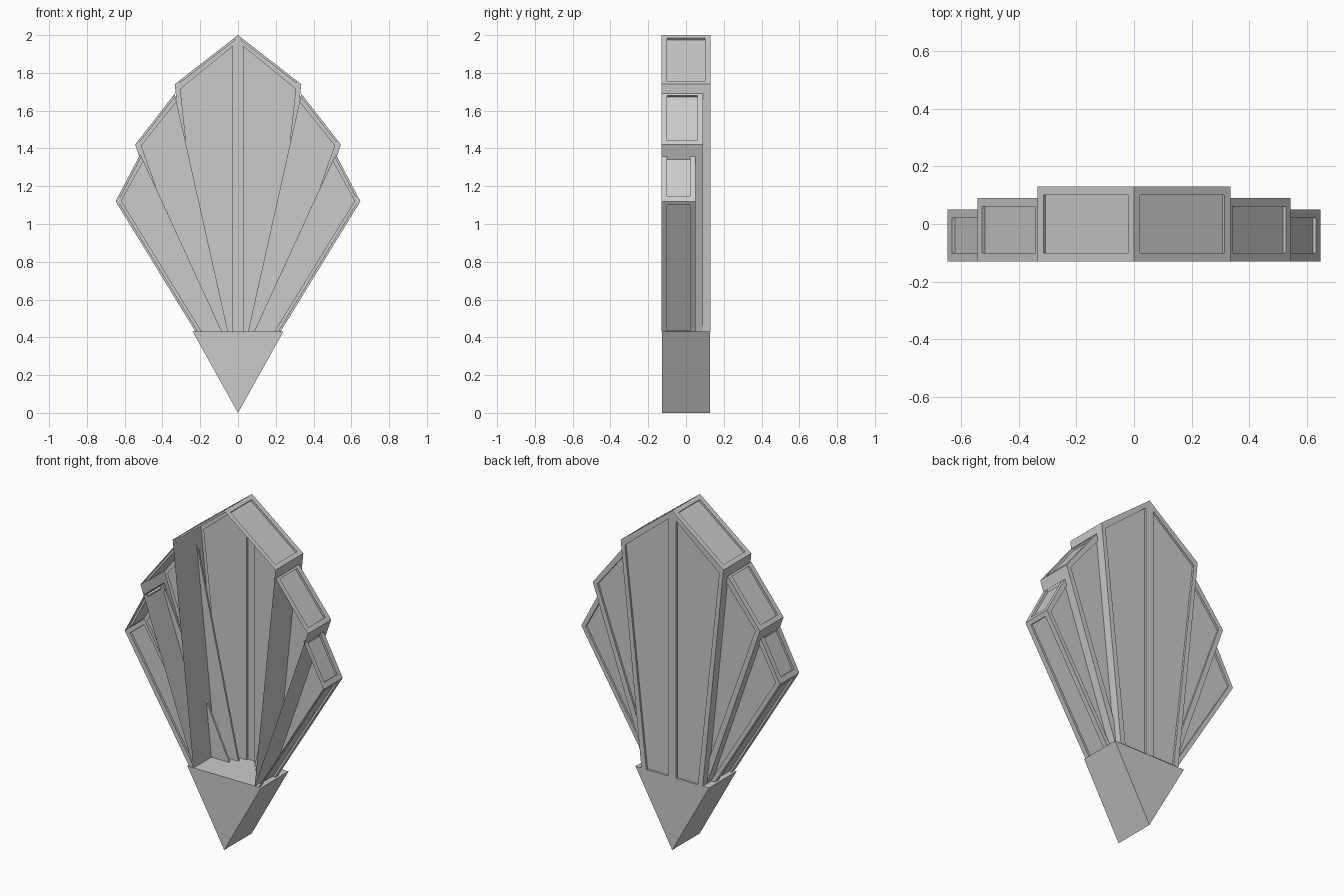
import bpy, bmesh
from mathutils import Vector

if "Cube" in bpy.data.objects:
    bpy.data.objects.remove(bpy.data.objects["Cube"])

FRONT, BASE_Z, RECESS = -0.13, 0.43, 0.012


def add_face(bm, pts, out):
    # Skip slivers, and keep every face turned outward
    a, b, c, d = pts
    n = (c - a).cross(d - b)
    if n.length < 1e-5:
        return
    if n.dot(out) < 0:
        pts = pts[::-1]
    bm.faces.new([bm.verts.new(p) for p in pts])


def framed_panel(bm, corners, window, hint):
    # Frame around a slightly sunk pane
    c = [Vector(p) for p in corners]
    w = [Vector(p) for p in window]
    n = (c[2] - c[0]).cross(c[3] - c[1]).normalized()
    if n.dot(Vector(hint)) < 0:
        n = -n
    s = [p - n * RECESS for p in w]
    mid = sum(w, Vector()) / 4
    for i in range(4):
        j = (i + 1) % 4
        add_face(bm, [c[i], c[j], w[j], w[i]], n)
        add_face(bm, [w[i], w[j], s[j], s[i]], mid - (w[i] + w[j]) / 2)
    add_face(bm, s, n)


def strip(bm, p, q, back, t0=None, t1=None):
    # Side wall from p to q in xz; framed when t0 and t1 are given
    P, Q = Vector((p[0], 0, p[1])), Vector((q[0], 0, q[1]))

    def quad(a, b, y0, y1):
        return [Vector((v.x, y, v.z)) for v, y in ((a, y0), (b, y0), (b, y1), (a, y1))]
    hint = Vector((P.z - Q.z, 0, Q.x - P.x))
    outer = quad(P, Q, FRONT, back)
    if t0 is None:
        add_face(bm, outer, hint)
    else:
        inner = quad(P.lerp(Q, t0), P.lerp(Q, t1), FRONT + 0.03, back - 0.03)
        framed_panel(bm, outer, inner, hint)


def finish(bm, name):
    bmesh.ops.remove_doubles(bm, verts=bm.verts, dist=1e-5)
    me = bpy.data.meshes.new(name)
    bm.to_mesh(me)
    bm.free()
    ob = bpy.data.objects.new(name, me)
    bpy.context.collection.objects.link(ob)
    m = ob.modifiers.new("mirror", 'MIRROR')
    m.merge_threshold = 0.0005
    return ob


# name, depth, outline (inner foot, outer foot, shoulder, tip), pane, top window, side window
tiers = [
    ("centre_shade", 0.13,
     [(0, BASE_Z), (0.20, BASE_Z), (0.335, 1.74), (0, 2.0)],
     [(0.026, BASE_Z), (0.168, BASE_Z), (0.308, 1.715), (0.026, 1.945)],
     (0.06, 0.94), (None, None)),
    ("middle_shade", 0.09,
     [(0.053, BASE_Z), (0.20, BASE_Z), (0.545, 1.42), (0.335, 1.69)],
     [(0.053, BASE_Z), (0.16, BASE_Z), (0.515, 1.415), (0.326, 1.65)],
     (0.04, 0.92), (None, None)),
    ("outer_shade", 0.05,
     [(0.085, BASE_Z), (0.225, BASE_Z), (0.648, 1.12), (0.517, 1.37)],
     [(0.085, BASE_Z), (0.195, BASE_Z), (0.62, 1.122), (0.502, 1.337)],
     (0.05, 0.89), (0.03, 1.0)),
]

# Stepped fan of open-fronted shades
for name, back, outline, pane, top, side in tiers:
    bm = bmesh.new()
    framed_panel(bm, [(x, back, z) for x, z in outline],
                 [(x, back, z) for x, z in pane], (0, 1, 0))
    strip(bm, outline[3], outline[2], back, *top)
    strip(bm, outline[2], outline[1], back, *side)
    finish(bm, name)

# Solid wedge at the foot
bm = bmesh.new()
tri = [(0, 0), (0.24, BASE_Z), (-0.24, BASE_Z)]
f = bm.faces.new([bm.verts.new((x, -0.128, z)) for x, z in tri])
ext = bmesh.ops.extrude_face_region(bm, geom=[f], use_keep_orig=True)
bmesh.ops.translate(bm, vec=(0, 0.256, 0),
                    verts=[v for v in ext["geom"] if isinstance(v, bmesh.types.BMVert)])
bmesh.ops.recalc_face_normals(bm, faces=bm.faces)
wedge = finish(bm, "foot_wedge")
wedge.modifiers.clear()
